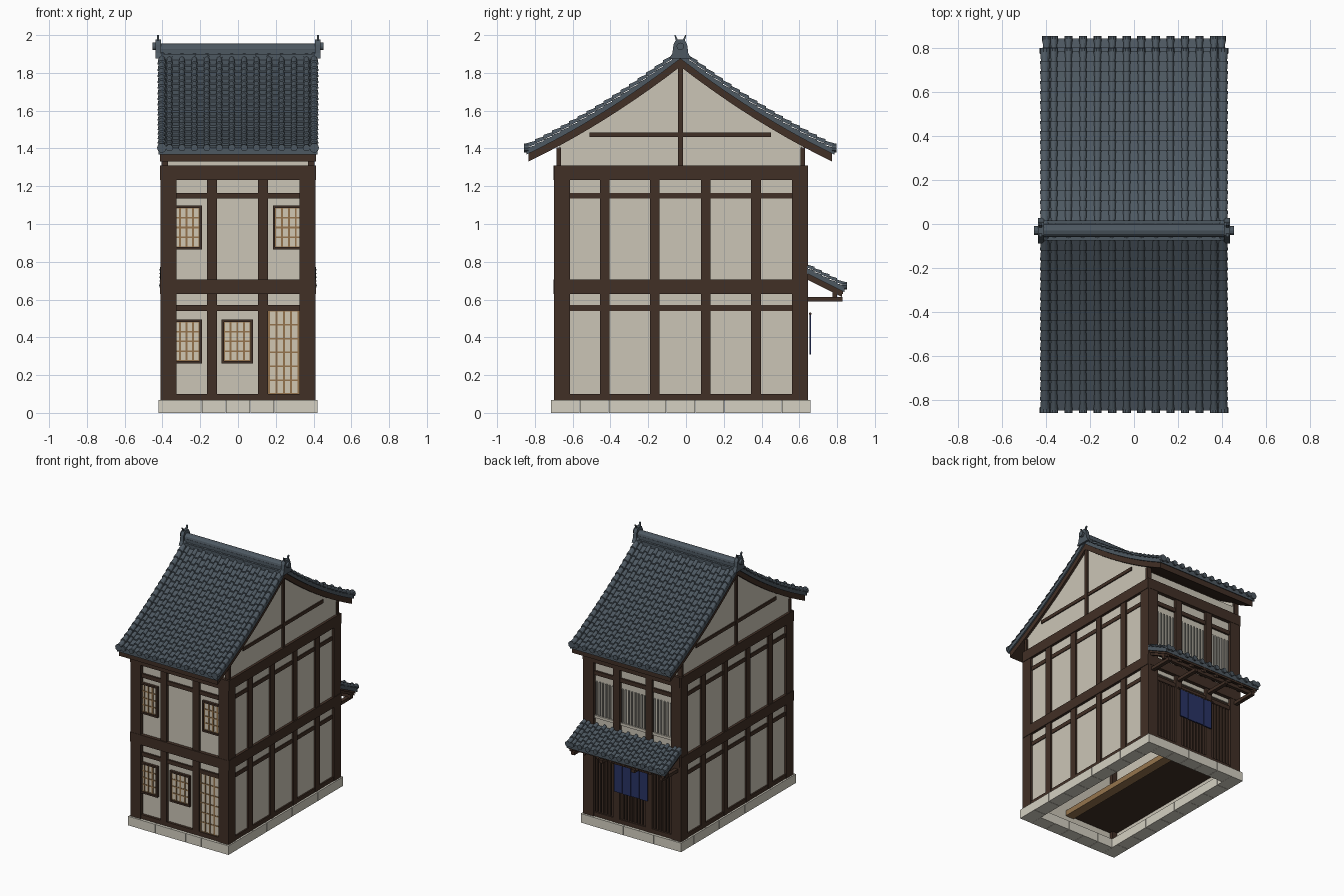
import bpy, bmesh, math

if "Cube" in bpy.data.objects:
    bpy.data.objects.remove(bpy.data.objects["Cube"])

def material(name, r, g, b):
    m = bpy.data.materials.new(name)
    m.diffuse_color = (r, g, b, 1)
    m.use_nodes = True
    m.node_tree.nodes["Principled BSDF"].inputs["Base Color"].default_value = m.diffuse_color
    return m

PLASTER = material("plaster", 0.60, 0.56, 0.47)
TIMBER = material("dark timber", 0.053, 0.029, 0.019)
SHADE = material("deep brown", 0.03, 0.018, 0.012)
STONE = material("stone", 0.66, 0.63, 0.54)
TILE = material("slate tile", 0.075, 0.098, 0.12)
WOOD = material("tan wood", 0.30, 0.175, 0.075)
PAPER = material("window paper", 0.64, 0.57, 0.45)
CLOTH = material("indigo cloth", 0.022, 0.034, 0.13)
GREY = material("grey bars", 0.36, 0.35, 0.31)

# every solid is a pair of matching point rings joined by side faces
def box(x0, x1, y0, y1, z0, z1):
    ring = [(x0, y0), (x1, y0), (x1, y1), (x0, y1)]
    return [(x, y, z0) for x, y in ring], [(x, y, z1) for x, y in ring]

def extrude_x(yz, x0, x1):
    return [(x0, y, z) for y, z in yz], [(x1, y, z) for y, z in yz]

def mirrored(solids):
    return solids + [tuple([(-x, y, z) for x, y, z in r] for r in s) for s in solids]

def disc(y, z, r, n=12):
    return [(y + r * math.cos(2 * math.pi * i / n), z + r * math.sin(2 * math.pi * i / n)) for i in range(n)]

def part(name, mat, solids):
    bm = bmesh.new()
    for a, b in solids:
        va, vb = [bm.verts.new(p) for p in a], [bm.verts.new(p) for p in b]
        n = len(va)
        bm.faces.new(va)
        bm.faces.new(vb[::-1])
        for i in range(n):
            bm.faces.new((va[i], vb[i], vb[(i + 1) % n], va[(i + 1) % n]))
    bmesh.ops.recalc_face_normals(bm, faces=bm.faces)
    me = bpy.data.meshes.new(name)
    bm.to_mesh(me)
    bm.free()
    me.materials.append(mat)
    ob = bpy.data.objects.new(name, me)
    bpy.context.collection.objects.link(ob)
    return ob

# curves of the roof surfaces: distance from the top -> (y, z)
YC, LEN = -0.03, 0.815
def height(d):
    return 1.905 - 0.768 * d + 0.178 * d * d
def slope_front(d):
    return YC - d, height(d)
def slope_back(d):
    return YC + d, height(d)
def slope_awning(d):
    return 0.64 + d, 0.768 - 0.5 * d

def band(f, length, lo, hi, x0, x1, n=10):
    ds = [length * i / n for i in range(n + 1)]
    pts = [(f(d)[0], f(d)[1] + lo) for d in ds] + [(f(d)[0], f(d)[1] + hi) for d in reversed(ds)]
    return extrude_x(pts, x0, x1)

def half_ring(x, y, z, r):
    return [(x + r * math.cos(math.pi * i / 6), y, z + r * math.sin(math.pi * i / 6)) for i in range(7)]

def tiles(name, f, length, rows, half, edge_r):
    pans, ribs, ends = [], [], []
    lines = [((i - 5.5) * 0.066, 0.017) for i in range(12)] + [(s * (half - edge_r * 0.8), edge_r) for s in (-1, 1)]
    for k in range(rows):
        (y0, z0), (y1, z1) = f(length * k / rows), f(length * (k + 1) / rows)
        pans.append(extrude_x([(y0, z0 - 0.03), (y1, z1 - 0.03), (y1, z1 + 0.006), (y0, z0 - 0.003)], -half, half))
        for x, r in lines:
            ribs.append((half_ring(x, y0, z0 + 0.002, r * 0.8), half_ring(x, y1, z1 + 0.007, r)))
    # round end tiles along the eave
    y, z = f(length)
    out = 0.012 if f(1)[0] > 0 else -0.012
    for x, r in lines:
        c = [(x + a, z + 0.006 + b) for a, b in disc(0, 0, r * 1.1, 10)]
        ends.append(([(a, y - out, b) for a, b in c], [(a, y + out, b) for a, b in c]))
    part(name + "_pan_tiles", TILE, pans)
    part(name + "_rib_tiles", TILE, ribs)
    part(name + "_eave_ends", TILE, ends)

# stone plinth: a ring of blocks
plinth = []
for i in range(9):
    a, w = -0.715 + i * 1.375 / 9, 1.375 / 9
    plinth.append(box(0.32, 0.42, a + 0.001, a + w - 0.001, 0, 0.068))
plinth = mirrored(plinth)
for i in range(5):
    a = -0.32 + i * 0.128
    for y0, y1 in ((-0.715, -0.615), (0.56, 0.66)):
        plinth.append(box(a + 0.001, a + 0.127, y0, y1, 0, 0.068))
part("plinth_blocks", STONE, plinth)

# plaster walls; the side walls rise into the gables
gable = [(-0.67, 0.065), (0.615, 0.065)]
for i in range(9):
    y = 0.615 - i * 1.285 / 8
    gable.append((y, height(abs(y - YC)) - 0.05))
gable.insert(6, (YC, height(0) - 0.05))
part("side_walls", PLASTER, mirrored([extrude_x(gable, 0.365, 0.395)]))
part("end_walls", PLASTER, [box(-0.38, 0.38, -0.675, -0.645, 0.065, 1.38), box(-0.38, 0.38, 0.59, 0.62, 0.6, 1.38)])

# timber frame
part("corner_posts", TIMBER, mirrored([box(0.325, 0.41, -0.70, -0.615, 0.066, 1.31), box(0.325, 0.41, 0.56, 0.645, 0.066, 1.31)]))
part("side_posts", TIMBER, mirrored([box(0.37, 0.408, y - 0.026, y + 0.026, 0.066, 1.25) for y in (-0.43, -0.165, 0.105, 0.37)]))
RAILS = [(1.232, 1.31, 0.004), (0.63, 0.705, 0.004), (1.135, 1.165, -0.009), (0.54, 0.57, -0.009), (0.066, 0.10, -0.004)]
part("side_beams", TIMBER, mirrored([box(0.37, 0.41 + o, -0.695 - o, 0.64 + o, a, b) for a, b, o in RAILS]))
part("front_posts", TIMBER, [box(x - 0.027, x + 0.027, -0.694, -0.65, 0.066, 1.25) for x in (-0.138, 0.133)])
part("back_posts", TIMBER, [box(x - 0.027, x + 0.027, 0.6, 0.641, 0.066, 1.25) for x in (-0.135, 0.135)])
part("front_beams", TIMBER, [box(-0.40, 0.40, -0.698 - o, -0.65, a, b) for a, b, o in RAILS])
part("back_beams", TIMBER, [box(-0.40, 0.40, 0.6, 0.643 + o, a, b) for a, b, o in RAILS])
part("gable_timbers", TIMBER, mirrored([
    box(0.37, 0.406, YC - 0.013, YC + 0.013, 1.30, 1.85), box(0.37, 0.403, -0.51, 0.45, 1.46, 1.485),
    box(0.37, 0.406, -0.685, -0.662, 1.30, 1.405), box(0.37, 0.406, 0.607, 0.63, 1.30, 1.405)]))

# front windows and lattice door
def lattice(name, x0, x1, z0, z1, cols, rows, frame):
    part(name + "_paper", PAPER, [box(x0, x1, -0.681, -0.674, z0, z1)])
    bars = [box(x0 + (x1 - x0) * i / cols - 0.005, x0 + (x1 - x0) * i / cols + 0.005, -0.686, -0.676, z0, z1) for i in range(cols + 1)]
    bars += [box(x0, x1, -0.685, -0.676, z0 + (z1 - z0) * i / rows - 0.004, z0 + (z1 - z0) * i / rows + 0.004) for i in range(rows + 1)]
    part(name + "_bars", WOOD, bars)
    if frame:
        t = 0.013
        part(name + "_frame", TIMBER, [
            box(x0 - t, x0, -0.695, -0.672, z0 - t, z1 + t), box(x1, x1 + t, -0.695, -0.672, z0 - t, z1 + t),
            box(x0, x1, -0.695, -0.672, z0 - t, z0), box(x0, x1, -0.695, -0.672, z1, z1 + t)])

lattice("upper_left_window", -0.342, -0.203, 0.878, 1.085, 4, 4, True)
lattice("upper_right_window", 0.197, 0.342, 0.878, 1.085, 4, 4, True)
lattice("lower_left_window", -0.342, -0.203, 0.275, 0.482, 4, 4, True)
lattice("lower_middle_window", -0.075, 0.067, 0.275, 0.482, 4, 4, True)
lattice("rear_door", 0.165, 0.32, 0.10, 0.54, 4, 6, False)

# shop front: slatted bays, curtain and barred upper windows
part("shop_backing", SHADE, [box(-0.38, 0.38, 0.59, 0.612, 0.065, 0.64)])
slats, bars, sills = [], [], []
for x0, x1, n in ((-0.325, -0.162, 6), (-0.108, 0.108, 8), (0.162, 0.325, 6)):
    w = (x1 - x0) / n
    for i in range(n):
        c = x0 + w * (i + 0.5)
        slats.append(box(c - 0.0075, c + 0.0075, 0.605, 0.63, 0.1, 0.54))
        bars.append(box(c - 0.005, c + 0.005, 0.61, 0.631, 0.83, 1.085))
    sills.append(box(x0 + 0.003, x1 - 0.003, 0.61, 0.634, 0.81, 0.83))
part("shop_slats", TIMBER, slats)
part("upper_window_bars", GREY, bars)
part("upper_window_sills", PLASTER, sills)
part("curtain_rod", TIMBER, [extrude_x(disc(0.658, 0.525, 0.007, 8), -0.155, 0.155)])
part("curtain_panels", CLOTH, [box(-0.139 + i * 0.07, -0.139 + i * 0.07 + 0.067, 0.653, 0.662, 0.31 + 0.002 * (i % 2), 0.53) for i in range(4)])

# main roof: timber deck with rake edges, tiles, ridge
for name, f in (("front_roof", slope_front), ("back_roof", slope_back)):
    part(name + "_deck", TIMBER, [band(f, LEN - 0.012, -0.072, -0.028, -0.412, 0.412)])
    tiles(name, f, LEN, 18, 0.422, 0.023)
part("ridge_base", TILE, [box(-0.41, 0.41, YC - 0.045, YC + 0.045, 1.85, 1.90), box(-0.415, 0.415, YC - 0.03, YC + 0.03, 1.89, 1.925)])
part("ridge_cap", TILE, [extrude_x(disc(YC, 1.926, 0.029), -0.425, 0.425)])
bell = [(-0.058, 1.875), (0.058, 1.875), (0.042, 1.905), (0.036, 1.95), (0.022, 1.977), (-0.022, 1.977), (-0.036, 1.95), (-0.042, 1.905)]
ornament = [extrude_x([(YC + y, z) for y, z in bell], 0.408, 0.436), extrude_x(disc(YC, 1.94, 0.02), 0.43, 0.453)]
for s in (-1, 1):
    horn = [(0.01, 1.97), (0.022, 1.965), (0.032, 2.0), (0.026, 2.0)]
    ornament.append(extrude_x([(YC + s * y, z) for y, z in horn], 0.418, 0.43))
part("ridge_ornaments", TILE, mirrored(ornament))

# awning over the shop front
tiles("awning", slope_awning, 0.2, 5, 0.412, 0.019)
part("awning_deck", TIMBER, [band(slope_awning, 0.192, -0.044, -0.028, -0.402, 0.402, 2)])
part("awning_rafters", TIMBER, [band(slope_awning, 0.187, -0.062, -0.04, x - 0.01, x + 0.01, 2) for x in [-0.385 + i * 0.11 for i in range(8)]])
part("awning_purlin", TIMBER, [box(-0.40, 0.40, 0.775, 0.80, 0.61, 0.637)])
part("awning_arms", TIMBER, mirrored([box(x - 0.014, x + 0.014, 0.62, 0.828, 0.59, 0.614) for x in (0.37, 0.135)]))

# interior seen through the open base
part("raised_floor", TIMBER, [box(-0.365, 0.0, -0.645, 0.59, 0.13, 0.17)])
part("floor_edge_board", WOOD, [box(0.0, 0.07, -0.645, 0.59, 0.12, 0.16)])
part("upper_floor", SHADE, [box(-0.37, 0.37, -0.65, 0.595, 0.63, 0.66)])
